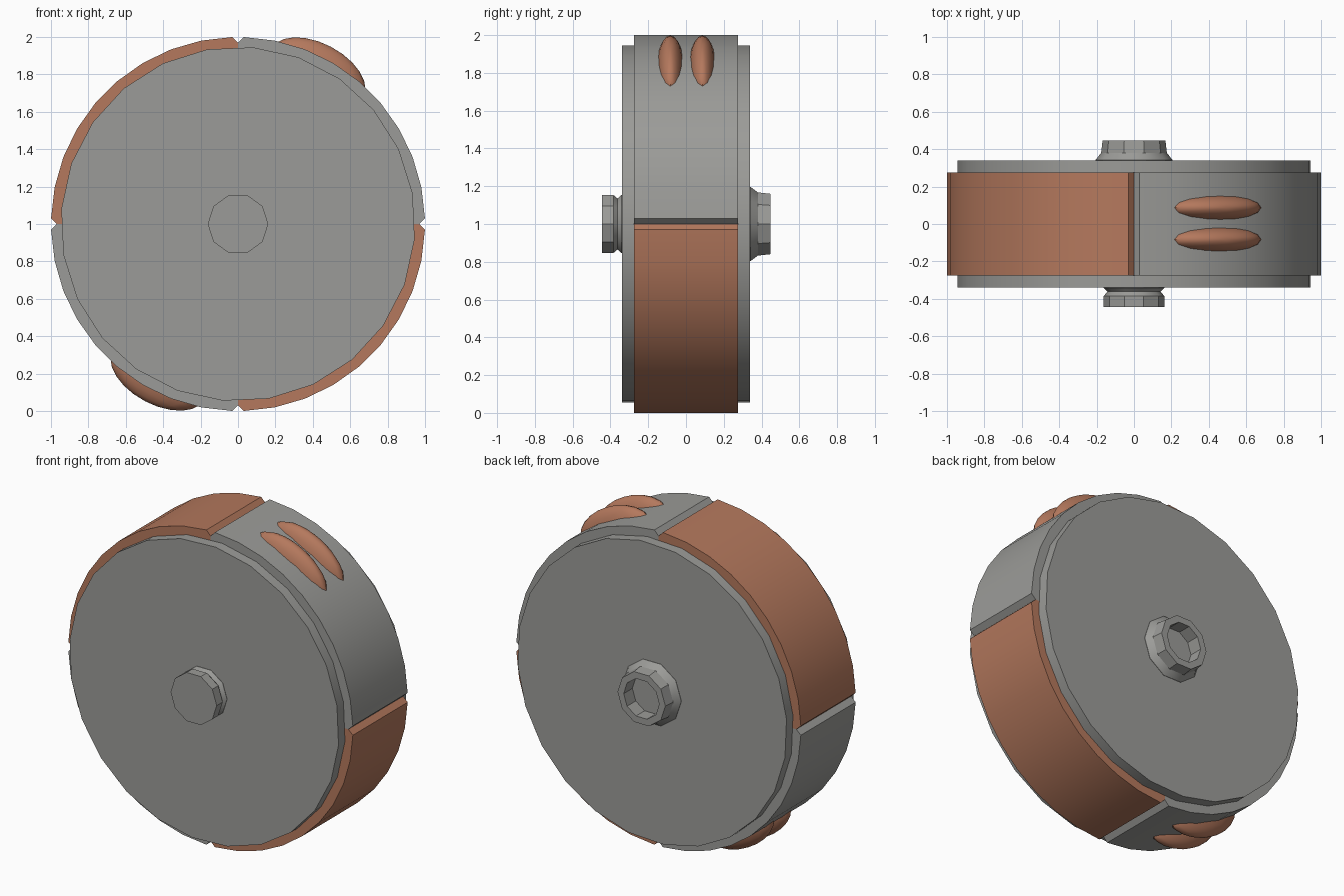
import bpy, bmesh, math
from mathutils import Matrix, Vector

if "Cube" in bpy.data.objects:
    bpy.data.objects.remove(bpy.data.objects["Cube"])

CZ = 1.0  # height of the wheel axis


def material(name, rgb):
    m = bpy.data.materials.new(name)
    m.diffuse_color = (*rgb, 1.0)
    m.use_nodes = True
    m.node_tree.nodes["Principled BSDF"].inputs["Base Color"].default_value = m.diffuse_color
    return m


GREY = material("grey metal", (0.33, 0.33, 0.315))
COPPER = material("copper", (0.46, 0.19, 0.11))


def finish(name, bm, mat, angle=30):
    bmesh.ops.recalc_face_normals(bm, faces=bm.faces)
    me = bpy.data.meshes.new(name)
    bm.to_mesh(me)
    bm.free()
    me.materials.append(mat)
    for p in me.polygons:
        p.use_smooth = True
    me.set_sharp_from_angle(angle=math.radians(angle))
    ob = bpy.data.objects.new(name, me)
    bpy.context.collection.objects.link(ob)
    return ob


def polar(r, deg, y=0.0):
    a = math.radians(deg)
    return Vector((r * math.cos(a), y, CZ + r * math.sin(a)))


def lathe(name, profile, sides, offset, mat):
    """Solid turned around the y axis from (radius, y) pairs, capped at both ends."""
    bm = bmesh.new()
    rings = [[bm.verts.new(polar(r, offset + 360 * i / sides, y)) for i in range(sides)]
             for r, y in profile]
    for a, b in zip(rings, rings[1:]):
        for i in range(sides):
            j = (i + 1) % sides
            bm.faces.new((a[i], a[j], b[j], b[i]))
    bm.faces.new(rings[0])
    bm.faces.new(rings[-1])
    return finish(name, bm, mat)


def shell(name, start, mat, half=0.275, steps=9):
    """Quarter rim segment with chamfered ends."""
    pts = [(0.968, 0)]
    pts += [(1.0, 1.7 + 86.6 * i / steps) for i in range(steps + 1)]
    pts += [(0.968, 90)]
    bm = bmesh.new()
    rows = []
    for r, d in pts:
        a = start + d
        rows.append([bm.verts.new(polar(q, a, y)) for q, y in
                     ((0.88, -half), (r, -half), (r, half), (0.88, half))])
    for a, b in zip(rows, rows[1:]):
        for i in range(4):
            j = (i + 1) % 4
            bm.faces.new((a[i], a[j], b[j], b[i]))
    bm.faces.new(rows[0])
    bm.faces.new(rows[-1])
    return finish(name, bm, mat)


def bump(name, deg, y):
    """Long rounded grip lying along the rim."""
    bm = bmesh.new()
    bmesh.ops.create_uvsphere(bm, u_segments=16, v_segments=12, radius=1.0)
    bm.transform(Matrix.Translation(polar(0.91, deg, y))
                 @ Matrix.Rotation(math.radians(90 - deg), 4, 'Y')
                 @ Matrix.Diagonal((0.28, 0.075, 0.16, 1)))
    return finish(name, bm, COPPER, 60)


# Core disc
lathe("core_disc", [(0.948, -0.34), (0.948, 0.34)], 24, 10, GREY)

# Rim quarters in alternating colours
for i, mat in enumerate((GREY, COPPER, GREY, COPPER)):
    shell(f"rim_quarter_{i + 1}", 90 * i, mat)

# Front plug with a narrow neck
lathe("front_plug", [(0.162, -0.33), (0.162, -0.342), (0.142, -0.362),
                     (0.162, -0.385), (0.162, -0.445)], 10, 0, GREY)

# Back socket with a recess
lathe("back_socket", [(0.206, 0.33), (0.206, 0.342), (0.176, 0.38), (0.168, 0.447),
                      (0.125, 0.447), (0.125, 0.36)], 10, 0, GREY)

# Pairs of grips on the grey quarters
for label, deg in (("upper", 62.3), ("lower", 242.3)):
    for side, y in (("front", -0.083), ("back", 0.087)):
        bump(f"{label}_{side}_grip", deg, y)
